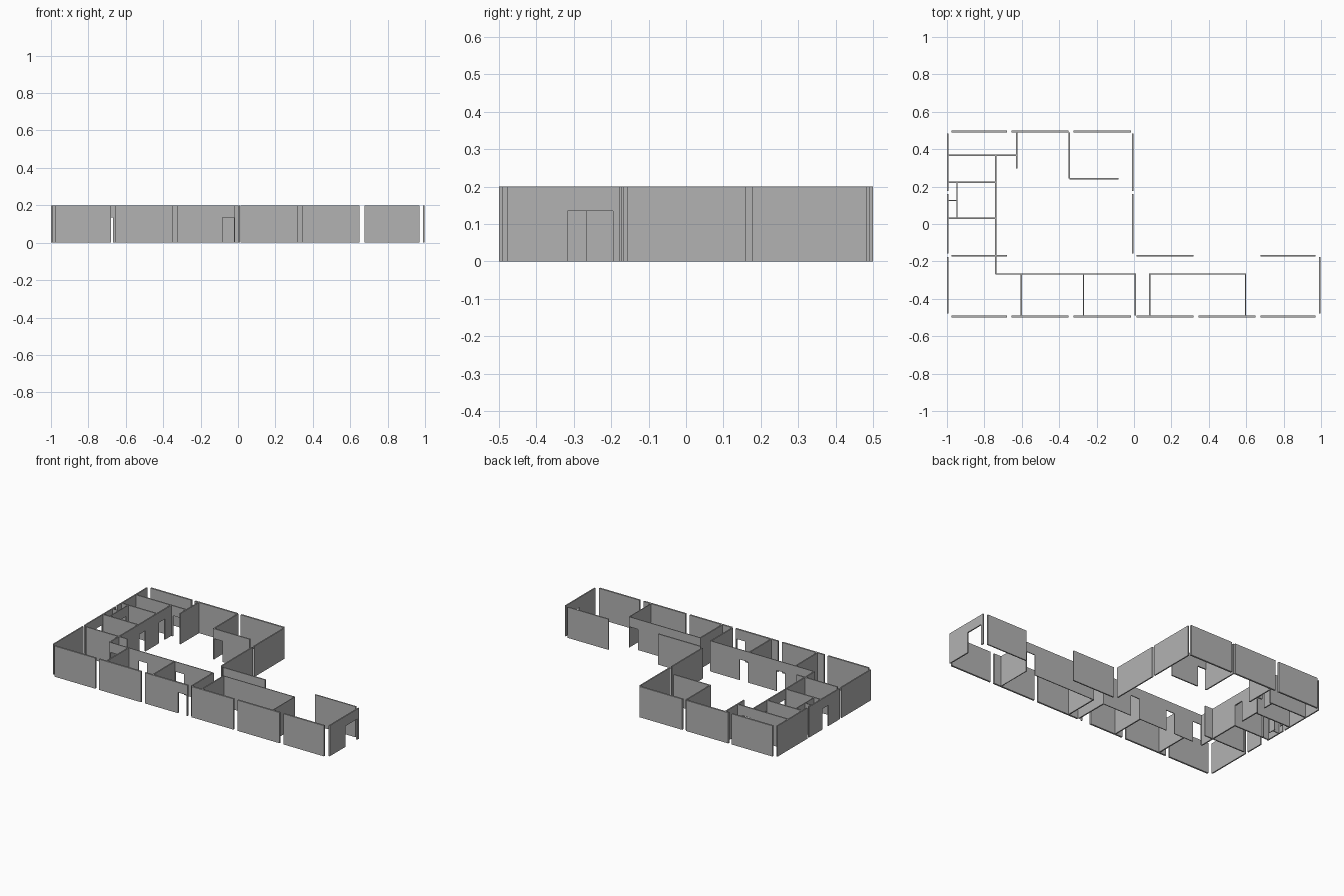
import bpy
import bmesh

cube = bpy.data.objects.get("Cube")
if cube:
    bpy.data.objects.remove(cube, do_unlink=True)

HEIGHT, DOOR_HEIGHT, DOOR_WIDTH = 0.2, 0.135, 0.062
OUTER, INNER, THIN = 0.011, 0.008, 0.005

plaster = bpy.data.materials.new("grey_plaster")
plaster.use_nodes = True
grey = (0.45, 0.45, 0.45, 1)
plaster.diffuse_color = grey
plaster.node_tree.nodes["Principled BSDF"].inputs["Base Color"].default_value = grey


def wall(name, axis, offset, start, end, thick=INNER, doors=()):
    """Upright wall along an axis; each door is (start, width)."""
    # Outline in the wall's own plane, notched at each doorway
    outline = [(start, 0)]
    for low, width in sorted(doors):
        outline += [(low, 0), (low, DOOR_HEIGHT),
                    (low + width, DOOR_HEIGHT), (low + width, 0)]
    outline += [(end, 0), (end, HEIGHT), (start, HEIGHT)]

    def place(along, across, z):
        return (along, across, z) if axis == "x" else (across, along, z)

    bm = bmesh.new()
    face = bm.faces.new([bm.verts.new(place(a, offset - thick / 2, z)) for a, z in outline])
    extruded = bmesh.ops.extrude_face_region(bm, geom=[face], use_keep_orig=True)
    moved = [v for v in extruded["geom"] if isinstance(v, bmesh.types.BMVert)]
    bmesh.ops.translate(bm, verts=moved, vec=place(0, thick, 0))
    bmesh.ops.recalc_face_normals(bm, faces=bm.faces)
    mesh = bpy.data.meshes.new(name)
    bm.to_mesh(mesh)
    bm.free()
    mesh.materials.append(plaster)
    obj = bpy.data.objects.new(name, mesh)
    bpy.context.collection.objects.link(obj)


# Outer panels along x, separated by narrow gaps
bays = [(-0.975, -0.68), (-0.655, -0.35), (-0.323, -0.015),
        (0.013, 0.318), (0.345, 0.65), (0.677, 0.97)]
for i, (a, b) in enumerate(bays):
    doors = [(-0.083, DOOR_WIDTH)] if i == 2 else ()
    wall(f"front_panel_{i}", "x", -0.4945, a, b, OUTER, doors)
    if i < 3:
        wall(f"back_panel_{i}", "x", 0.4945, a, b, OUTER)
    if i in (0, 3, 5):
        wall(f"middle_panel_{i}", "x", -0.17, a, b, INNER)

# Outer panels along y
rows = [(0.177, 0.483), (-0.157, 0.16), (-0.479, -0.177)]
for i, (a, b) in enumerate(rows):
    doors = [(-0.04, DOOR_WIDTH)] if i == 1 else ()
    wall(f"right_side_panel_{i}", "y", -0.996, a, b, INNER, doors)
    if i < 2:
        wall(f"courtyard_panel_{i}", "y", -0.008, a, b)
wall("left_end_panel", "y", 0.994, -0.479, -0.177, INNER, [(-0.317, 0.122)])

# Front room partitions
wall("front_corridor_wall", "x", -0.267, -0.74, 0.01, THIN,
     [(-0.73, DOOR_WIDTH), (-0.53, DOOR_WIDTH), (-0.262, DOOR_WIDTH)])
wall("large_room_wall", "x", -0.267, 0.08, 0.598, THIN, [(0.53, DOOR_WIDTH)])
for i, x in enumerate((-0.603, -0.27, 0.008, 0.083, 0.596)):
    wall(f"front_partition_{i}", "y", x, -0.49, -0.267, INNER if i != 4 else THIN)

# Side room partitions
wall("long_corridor_wall", "y", -0.74, -0.267, 0.367, INNER,
     [(0.036, DOOR_WIDTH), (0.236, DOOR_WIDTH)])
wall("back_room_wall", "x", 0.367, -0.996, -0.626, INNER, [(-0.725, DOOR_WIDTH)])
wall("back_room_return", "y", -0.628, 0.297, 0.49)
for i, y in enumerate((0.222, 0.03)):
    wall(f"washroom_wall_{i}", "x", y, -0.996, -0.74)
wall("stall_front", "y", -0.947, 0.03, 0.222, THIN, [(0.045, 0.05), (0.145, 0.05)])
wall("stall_divider", "x", 0.126, -0.996, -0.947, THIN)

# Back corner room
wall("corner_room_side", "y", -0.345, 0.243, 0.49)
wall("corner_room_front", "x", 0.243, -0.345, -0.083, INNER, [(-0.34, DOOR_WIDTH)])
